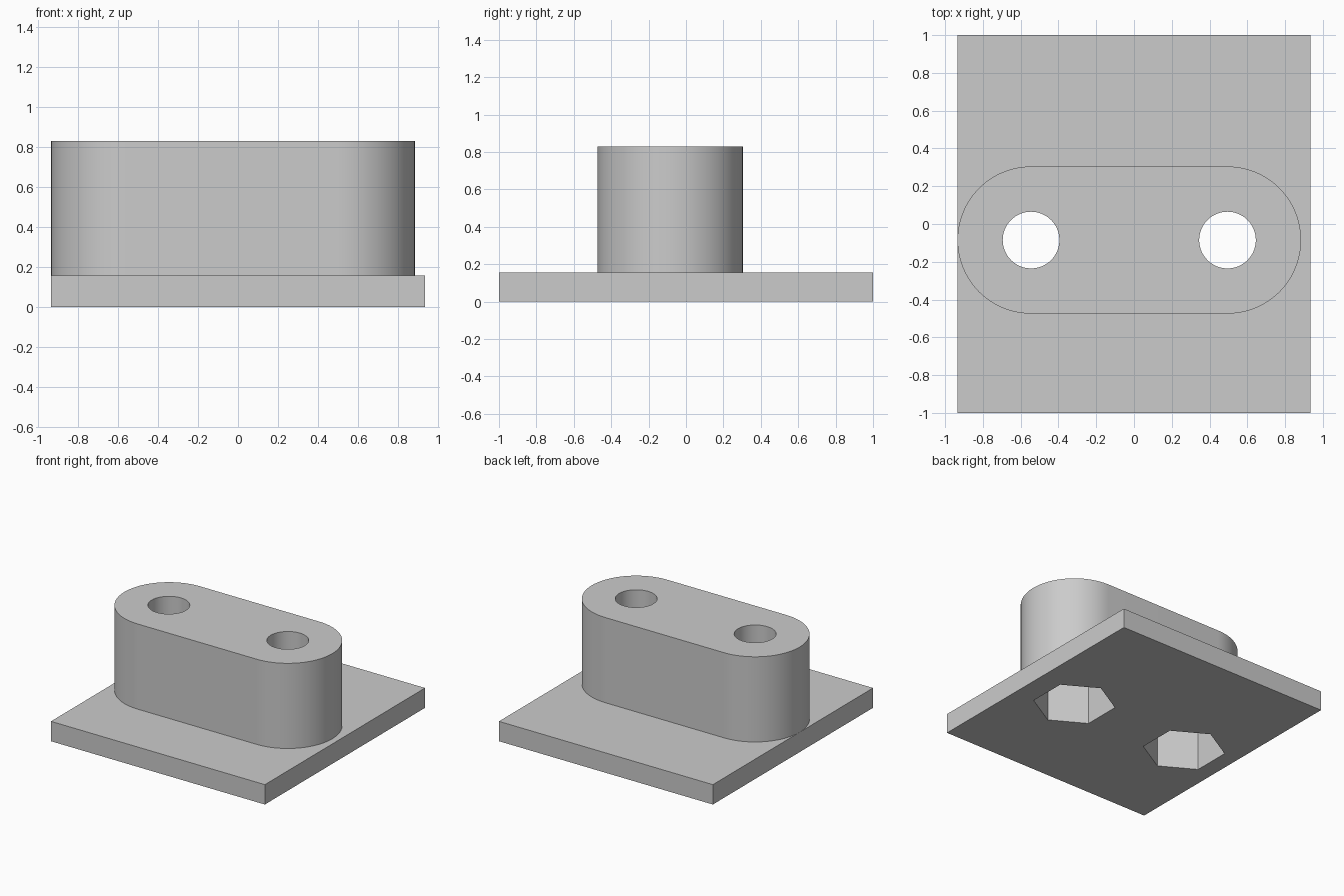
import bpy, math

if "Cube" in bpy.data.objects:
    bpy.data.objects.remove(bpy.data.objects["Cube"])

# Main dimensions
HALF_X, HALF_Y, PLATE_H, TOTAL_H = 0.935, 1.0, 0.157, 0.83
HOLES_X, CENTRE_Y = (-0.545, 0.495), -0.085
BOSS_R, HOLE_R, NUT_R, NUT_DEPTH = 0.39, 0.15, 0.30, 0.40

grey = bpy.data.materials.new("light grey")
grey.diffuse_color = (0.6, 0.6, 0.6, 1)
grey.use_nodes = True
grey.node_tree.nodes["Principled BSDF"].inputs["Base Color"].default_value = grey.diffuse_color


def prism(name, outline, z0, z1):
    """Extrude a counter-clockwise outline from z0 to z1."""
    n = len(outline)
    verts = [(x, y, z) for z in (z0, z1) for x, y in outline]
    faces = [tuple(reversed(range(n))), tuple(range(n, 2 * n))]
    faces += [(i, (i + 1) % n, n + (i + 1) % n, n + i) for i in range(n)]
    mesh = bpy.data.meshes.new(name)
    mesh.from_pydata(verts, [], faces)
    mesh.materials.append(grey)
    obj = bpy.data.objects.new(name, mesh)
    bpy.context.collection.objects.link(obj)
    return obj


def arc(cx, r, start, sweep, count):
    return [(cx + r * math.cos(start + sweep * i / count),
             CENTRE_Y + r * math.sin(start + sweep * i / count))
            for i in range(count)]


# Flat base plate
plate = prism("mounting_block", [(-HALF_X, -HALF_Y), (HALF_X, -HALF_Y),
                                 (HALF_X, HALF_Y), (-HALF_X, HALF_Y)], 0, PLATE_H)

# Raised boss with round ends, sunk a little into the plate
r = BOSS_R - 0.0005
half = math.pi / 2
outline = (arc(HOLES_X[1], r, -half, math.pi, 48) + [(HOLES_X[1], CENTRE_Y + r)]
           + arc(HOLES_X[0], r, half, math.pi, 48) + [(HOLES_X[0], CENTRE_Y - r)])
helpers = [(prism("boss", outline, 0.06, TOTAL_H), 'UNION')]

# Bolt holes through the boss, hexagonal nut pockets from below
for x in HOLES_X:
    helpers.append((prism("nut_pocket_cutter", arc(x, NUT_R, half, 2 * math.pi, 6),
                          -0.1, NUT_DEPTH), 'DIFFERENCE'))
    helpers.append((prism("bolt_hole_cutter", arc(x, HOLE_R, 0, 2 * math.pi, 64),
                          -0.2, TOTAL_H + 0.1), 'DIFFERENCE'))

for helper, operation in helpers:
    helper.hide_render = True
    mod = plate.modifiers.new(helper.name, 'BOOLEAN')
    mod.operation, mod.object, mod.solver = operation, helper, 'EXACT'

# Bake the booleans and remove the helpers
bpy.context.view_layer.update()
result = bpy.data.meshes.new_from_object(
    plate.evaluated_get(bpy.context.evaluated_depsgraph_get()))
plate.modifiers.clear()
plate.data = result
for helper, _ in helpers:
    bpy.data.objects.remove(helper)

# Smooth round walls, sharp rims
bpy.context.view_layer.objects.active = plate
plate.select_set(True)
bpy.ops.object.shade_smooth_by_angle(angle=math.radians(30))
